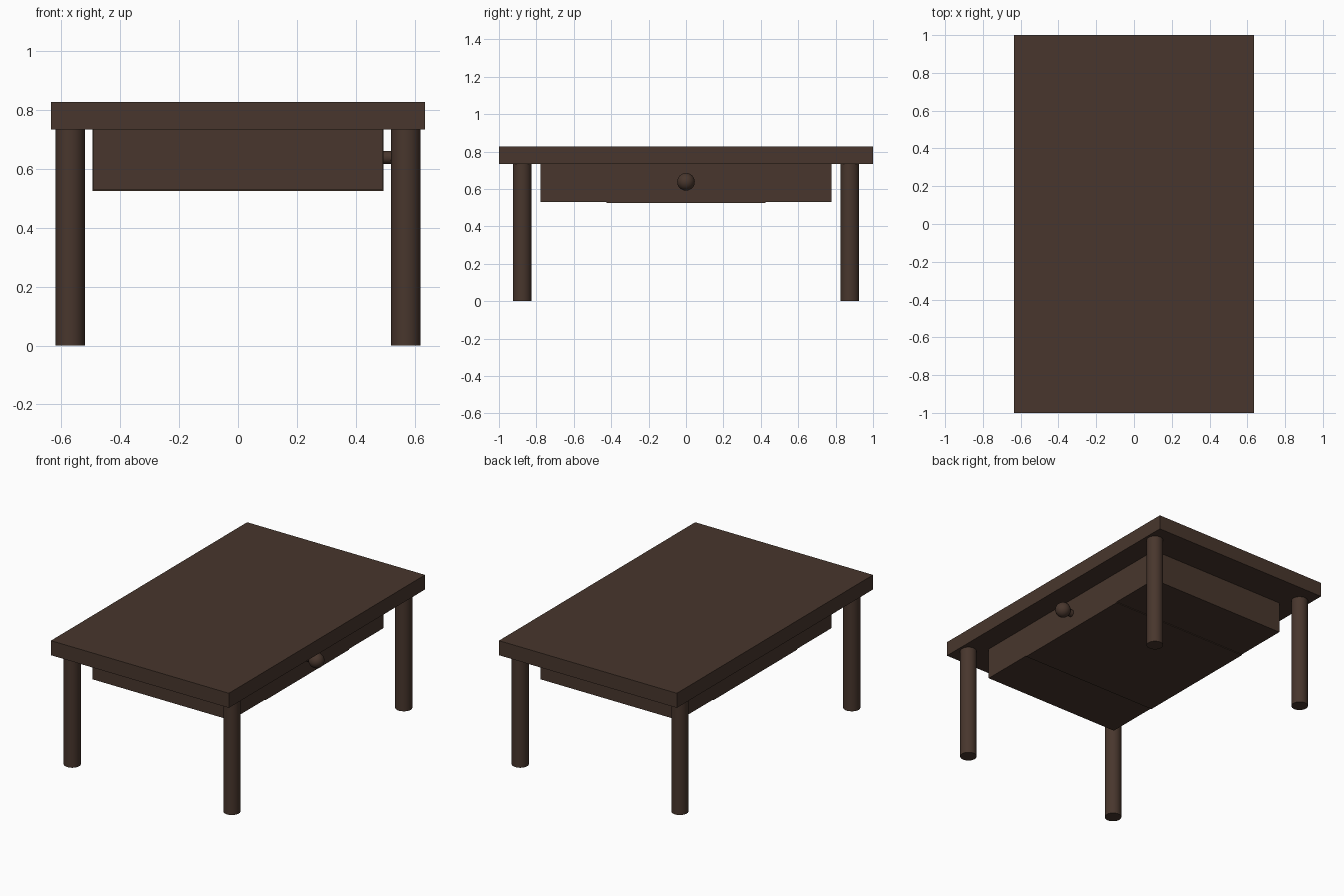
import bpy
from math import pi

if "Cube" in bpy.data.objects:
    bpy.data.objects.remove(bpy.data.objects["Cube"])

wood = bpy.data.materials.new("dark_wood")
wood.diffuse_color = (0.065, 0.037, 0.026, 1)
wood.use_nodes = True
wood.node_tree.nodes["Principled BSDF"].inputs["Base Color"].default_value = wood.diffuse_color


def finish(name, smooth=False):
    ob = bpy.context.object
    ob.name = name
    ob.data.materials.append(wood)
    if smooth:
        bpy.ops.object.shade_smooth_by_angle()
    return ob


def box(name, x, y, z):
    # x, y, z are (min, max) pairs
    bpy.ops.mesh.primitive_cube_add(size=1, location=[sum(r) / 2 for r in (x, y, z)])
    bpy.context.object.scale = [r[1] - r[0] for r in (x, y, z)]
    bpy.ops.object.transform_apply(location=False, rotation=False, scale=True)
    return finish(name)


TOP_Z, UNDER_Z = 0.827, 0.733

# Table top
box("table_top", (-0.635, 0.635), (-1, 1), (UNDER_Z, TOP_Z))

# Apron box under the top, with the slightly lower drawer in its middle
box("apron", (-0.493, 0.493), (-0.777, 0.777), (0.53, UNDER_Z))
box("drawer", (-0.4935, 0.4935), (-0.425, 0.425), (0.525, UNDER_Z))

# Round legs at the four corners
for sx, x_name in ((-1, "left"), (1, "right")):
    for sy, y_name in ((-1, "front"), (1, "back")):
        bpy.ops.mesh.primitive_cylinder_add(
            vertices=32, radius=0.05, depth=UNDER_Z,
            location=(sx * 0.57, sy * 0.876, UNDER_Z / 2))
        finish(f"{y_name}_{x_name}_leg", True)

# Drawer knob: short stem and ball on the right side
bpy.ops.mesh.primitive_cylinder_add(vertices=24, radius=0.022, depth=0.06,
                                    location=(0.515, 0, 0.638), rotation=(0, pi / 2, 0))
finish("knob_stem", True)
bpy.ops.mesh.primitive_uv_sphere_add(segments=32, ring_count=16, radius=0.047,
                                     location=(0.56, 0, 0.638))
finish("knob_ball", True)
